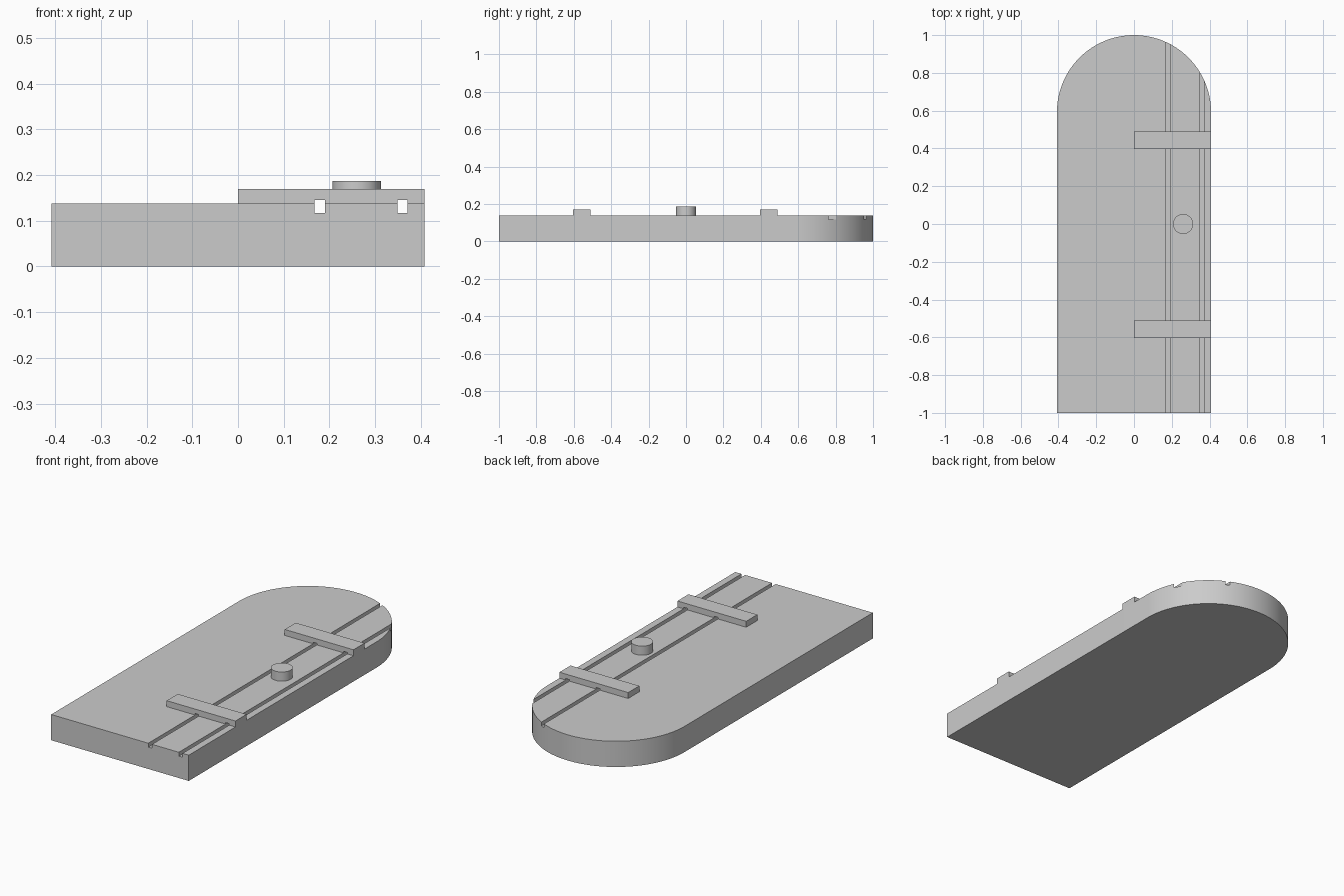
import bpy, bmesh, math
from mathutils import Matrix, Vector

default = bpy.data.objects.get("Cube")
if default:
    bpy.data.objects.remove(default, do_unlink=True)

HALF_W, THICK = 0.408, 0.138
STRAP_TOP, KNOB_TOP = 0.17, 0.187

grey = bpy.data.materials.new("plain grey")
grey.use_nodes = True
grey.diffuse_color = (0.6, 0.6, 0.6, 1)
grey.node_tree.nodes["Principled BSDF"].inputs["Base Color"].default_value = (0.6, 0.6, 0.6, 1)


def make_object(name, bm):
    bmesh.ops.recalc_face_normals(bm, faces=bm.faces[:])
    mesh = bpy.data.meshes.new(name)
    bm.to_mesh(mesh)
    bm.free()
    mesh.materials.append(grey)
    obj = bpy.data.objects.new(name, mesh)
    bpy.context.scene.collection.objects.link(obj)
    return obj


def add_box(bm, low, high):
    low, high = Vector(low), Vector(high)
    matrix = Matrix.Translation((low + high) / 2) @ Matrix.Diagonal((*(high - low), 1))
    bmesh.ops.create_cube(bm, size=1, matrix=matrix)


def extrude_outline(name, points, bottom, top):
    bm = bmesh.new()
    face = bm.faces.new([bm.verts.new((x, y, bottom)) for x, y in points])
    result = bmesh.ops.extrude_face_region(bm, geom=[face], use_keep_orig=True)
    verts = [g for g in result["geom"] if isinstance(g, bmesh.types.BMVert)]
    bmesh.ops.translate(bm, verts=verts, vec=(0, 0, top - bottom))
    return make_object(name, bm)


def arc(cx, cy, radius, start, end, steps):
    angles = [start + (end - start) * i / steps for i in range(steps + 1)]
    return [(cx + radius * math.cos(a), cy + radius * math.sin(a)) for a in angles]


# Door slab with a round-arched top end
outline = [(-HALF_W, -1), (HALF_W, -1)] + arc(0, 1 - HALF_W, HALF_W, 0, math.pi, 64)
slab = extrude_outline("door_slab", outline, 0, THICK)

# Hinge straps across one half
straps = []
for name, y in (("lower_strap", -0.557), ("upper_strap", 0.443)):
    bm = bmesh.new()
    add_box(bm, (0, y - 0.047, THICK), (HALF_W, y + 0.047, STRAP_TOP))
    straps.append(make_object(name, bm))

# Round knob between the straps
knob = extrude_outline("knob", arc(0.26, 0, 0.053, 0, math.tau, 48)[:-1], THICK, KNOB_TOP)

# Two long plank grooves, cut through the slab face and the strap undersides
bm = bmesh.new()
for x in (0.179, 0.36):
    add_box(bm, (x - 0.011, -1.1, 0.117), (x + 0.011, 1.1, 0.146))
cutter = make_object("groove_cutter", bm)
cutter.hide_render = True

for obj in [slab] + straps:
    cut = obj.modifiers.new("grooves", 'BOOLEAN')
    cut.operation = 'DIFFERENCE'
    cut.solver = 'EXACT'
    cut.object = cutter
    bpy.context.view_layer.objects.active = obj
    bpy.ops.object.modifier_apply(modifier=cut.name)
bpy.data.objects.remove(cutter, do_unlink=True)

# Smooth the rounded walls, keeping the rims sharp
bpy.ops.object.select_all(action='DESELECT')
for obj in (slab, knob):
    obj.select_set(True)
    bpy.context.view_layer.objects.active = obj
bpy.ops.object.shade_smooth_by_angle(angle=math.radians(30))
